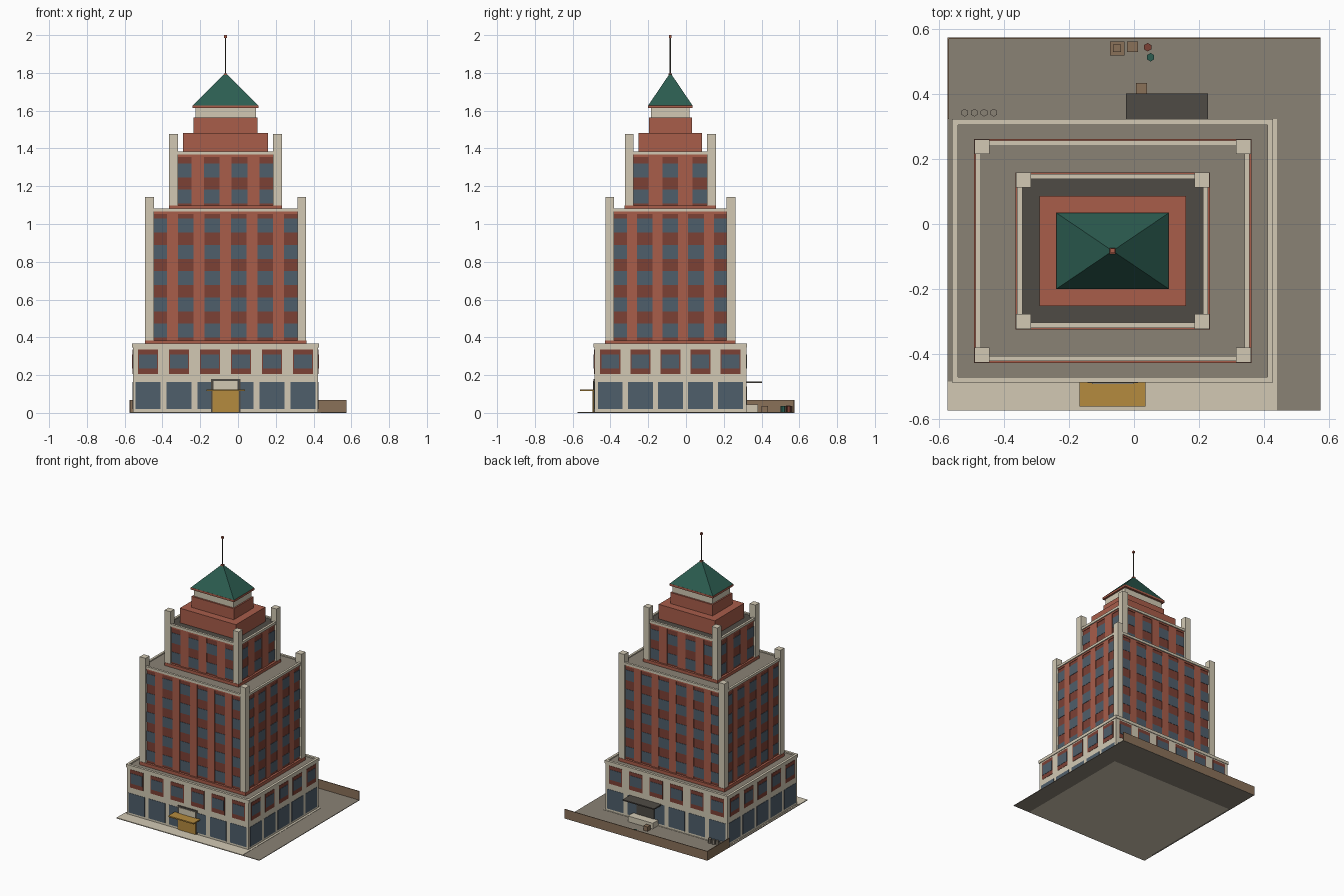
import bpy, bmesh, math
from mathutils import Matrix, Vector

if "Cube" in bpy.data.objects:
    bpy.data.objects.remove(bpy.data.objects["Cube"])

CX, CY = -0.066, -0.083          # tower axis


def material(name, r, g, b):
    m = bpy.data.materials.new(name)
    lin = [(c / 255 / 12.92) if c < 10 else ((c / 255 + 0.055) / 1.055) ** 2.4 for c in (r, g, b)]
    m.diffuse_color = (*lin, 1)
    m.use_nodes = True
    m.node_tree.nodes["Principled BSDF"].inputs["Base Color"].default_value = m.diffuse_color
    return m


STONE = material("pale stone", 210, 201, 180)
BRICK = material("brick", 168, 93, 74)
DARK = material("dark brick", 124, 65, 53)
GLASS = material("window glass", 79, 94, 107)
GRAY = material("paving gray", 138, 130, 117)
COAL = material("charcoal", 79, 75, 69)
GOLD = material("gold", 181, 139, 62)
GREEN = material("roof green", 44, 93, 81)
BROWN = material("fence brown", 138, 113, 89)


def finish(name, bm, mat):
    me = bpy.data.meshes.new(name)
    bm.to_mesh(me)
    bm.free()
    me.materials.append(mat)
    ob = bpy.data.objects.new(name, me)
    bpy.context.collection.objects.link(ob)
    return ob


def boxes(name, mat, bounds):
    """One object from boxes given as (x0, x1, y0, y1, z0, z1)."""
    bm = bmesh.new()
    for x0, x1, y0, y1, z0, z1 in bounds:
        mid = Vector(((x0 + x1) / 2, (y0 + y1) / 2, (z0 + z1) / 2))
        bmesh.ops.create_cube(bm, size=1, matrix=Matrix.Translation(mid)
                              @ Matrix.Diagonal((x1 - x0, y1 - y0, z1 - z0, 1)))
    return finish(name, bm, mat)


def block(hx, hy, z0, z1):
    return (CX - hx, CX + hx, CY - hy, CY + hy, z0, z1)


def ring(hx, hy, t, z0, z1):
    """Four strips running round a rectangle."""
    out = [(CX - hx, CX + hx, CY + a, CY + a + t, z0, z1) for a in (-hy, hy - t)]
    out += [(CX + a, CX + a + t, CY - hy + t, CY + hy - t, z0, z1) for a in (-hx, hx - t)]
    return out


def plates(hx, hy, centers_x, centers_y, w, rows, depth):
    """Plates standing out by depth on all four sides; rows are (z0, z1)."""
    out = []
    for z0, z1 in rows:
        for s in (-1, 1):
            for c in centers_x:
                a, b = sorted((CY + s * (hy - 0.002), CY + s * (hy + depth)))
                out.append((CX + c - w / 2, CX + c + w / 2, a, b, z0, z1))
            for c in centers_y:
                a, b = sorted((CX + s * (hx - 0.002), CX + s * (hx + depth)))
                out.append((a, b, CY + c - w / 2, CY + c + w / 2, z0, z1))
    return out


def bays(n, pitch):
    return [(i - (n - 1) / 2) * pitch for i in range(n)]


def cylinder(name, mat, spots, r, z0, z1, seg=6):
    bm = bmesh.new()
    for x, y in spots:
        bmesh.ops.create_cone(bm, cap_ends=True, segments=seg, radius1=r, radius2=r, depth=z1 - z0,
                              matrix=Matrix.Translation((x, y, (z0 + z1) / 2)))
    return finish(name, bm, mat)


# Site: paving, stone slab with sidewalk, and low fence
boxes("lot_paving", GRAY, [(-.575, .575, .323, .575, 0, .004), (.44, .575, -.575, .323, 0, .004),
                           (-.575, -.561, -.485, .323, 0, .004)])
boxes("sidewalk", STONE, [(-.575, .44, -.575, -.485, 0, .006), (-.561, .44, -.485, .323, 0, .006)])
boxes("yard_fence", BROWN, [(-.575, .575, .57, .575, 0, .068), (-.575, -.57, .323, .57, 0, .068)])

# Podium with shop windows and framed upper windows
PX, PY = .49, .402
boxes("podium_wall", STONE, [block(PX, PY, .003, .35)])
boxes("podium_roof", GRAY, [block(PX - .01, PY - .01, .34, .358)])
boxes("podium_cornice", STONE, ring(.495, .406, .018, .345, .367))
px, py = bays(6, .164), bays(5, .159)
boxes("shop_windows", GLASS, plates(PX, PY, px, py, .132, [(.02, .163)], .002))
boxes("podium_window_panels", DARK, plates(PX, PY, px, py, .106, [(.205, .336)], .002))
boxes("podium_windows", GLASS, plates(PX, PY, px, py, .094, [(.236, .31)], .004))


def tower(label, hx, hy, z0, z1, pier_top, nx, ny, rows, first_row, ledge_top, roof_mat):
    """Brick shaft with pilasters, windows, parapet and corner piers."""
    wx, wy = hx - .015, hy - .015
    boxes(label + "_wall", DARK, [block(wx, wy, z0, z1 - .012)])
    boxes(label + "_ledge", BRICK, [block(hx + .0015, hy + .0015, z0, ledge_top)])
    boxes(label + "_frieze", BRICK, ring(wx + .004, wy + .004, .02, z1 - .03, z1 - .018))
    boxes(label + "_roof", roof_mat, [block(wx, wy, z1 - .02, z1 - .008)])
    boxes(label + "_parapet", STONE, ring(hx - .004, hy - .004, .016, z1 - .018, z1))
    ax, ay = 2 * (hx - .004) / nx, 2 * (hy - .004) / ny
    zr = [(first_row + .139 * i, first_row + .139 * i + .074) for i in range(rows)]
    boxes(label + "_windows", GLASS, plates(wx, wy, bays(nx, ax), bays(ny, ay), .083, zr, .002))
    # pilasters fill the gaps between window columns
    span = [(z0 + .01, z1 - .018)]
    boxes(label + "_pilasters", BRICK,
          plates(wx, wy, bays(nx - 1, ax), [], ax - .083, span, .004)
          + plates(wx, wy, [], bays(ny - 1, ay), ay - .083, span, .004))
    s = .046
    boxes(label + "_corner_piers", STONE,
          [(CX + i * (hx - s / 2) - s / 2, CX + i * (hx - s / 2) + s / 2,
            CY + j * (hy - s / 2) - s / 2, CY + j * (hy - s / 2) + s / 2, z0, pier_top)
           for i in (-1, 1) for j in (-1, 1)])


tower("main_tower", .426, .344, .355, 1.083, 1.143, 6, 5, 5, .398, .382, GRAY)
tower("upper_tower", .298, .241, 1.07, 1.385, 1.477, 4, 3, 2, 1.108, 1.097, COAL)

# Stepped crown
boxes("crown_lower", BRICK, [block(.226, .169, 1.37, 1.483)])
boxes("crown_upper", BRICK, [block(.17, .114, 1.483, 1.563)])
boxes("crown_band", STONE, [block(.16, .102, 1.563, 1.615)])
boxes("roof_eave", BRICK, [block(.174, .118, 1.613, 1.628)])

# Pyramid roof and mast
bm = bmesh.new()
bmesh.ops.create_cone(bm, cap_ends=True, segments=4, radius1=math.sqrt(.5), radius2=.028, depth=1,
                      matrix=Matrix.Translation((CX, CY, 1.711)) @ Matrix.Diagonal((.346, .234, .166, 1))
                      @ Matrix.Rotation(math.pi / 4, 4, 'Z'))
finish("pyramid_roof", bm, GREEN)
boxes("mast_foot", BRICK, [block(.009, .009, 1.785, 1.798)])
cylinder("mast", COAL, [(CX, CY)], .0035, 1.79, 1.988, 8)
boxes("mast_tip", BRICK, [block(.007, .007, 1.986, 2.0)])

# Front entrance
F = CY - PY
boxes("entrance_frame", COAL, [(CX - .078, CX + .078, F - .005, F, .006, .18)])
boxes("entrance_transom", STONE, [(CX - .064, CX + .064, F - .008, F, .125, .168)])
boxes("entrance_doors", GOLD, [(CX - .07, CX + .07, F - .009, F, .006, .12)])
boxes("entrance_canopy", GOLD, [(CX - .102, CX + .102, -.562, F, .115, .124)])

# Rear loading dock
B = CY + PY
boxes("dock_door", COAL, [(.03, .17, B, B + .005, .045, .14)])
boxes("dock_platform", STONE, [(0, .2, B, .382, .002, .045)])
boxes("dock_awning", COAL, [(-.025, .228, B, .403, .157, .165)])
boxes("dock_step", BROWN, [(.006, .04, .4, .434, .003, .036)])

# Yard clutter
boxes("yard_crates", BROWN, [(-.074, -.03, .52, .563, .003, .034), (-.064, -.04, .53, .553, .034, .04),
                             (-.021, .012, .53, .563, .003, .036)])
cylinder("red_bin", DARK, [(.042, .545)], .013, .003, .036)
cylinder("green_bin", GREEN, [(.051, .514)], .013, .003, .036)
cylinder("gray_bins", GRAY, [(-.522 + .03 * i, .343) for i in range(4)], .012, .003, .036)
